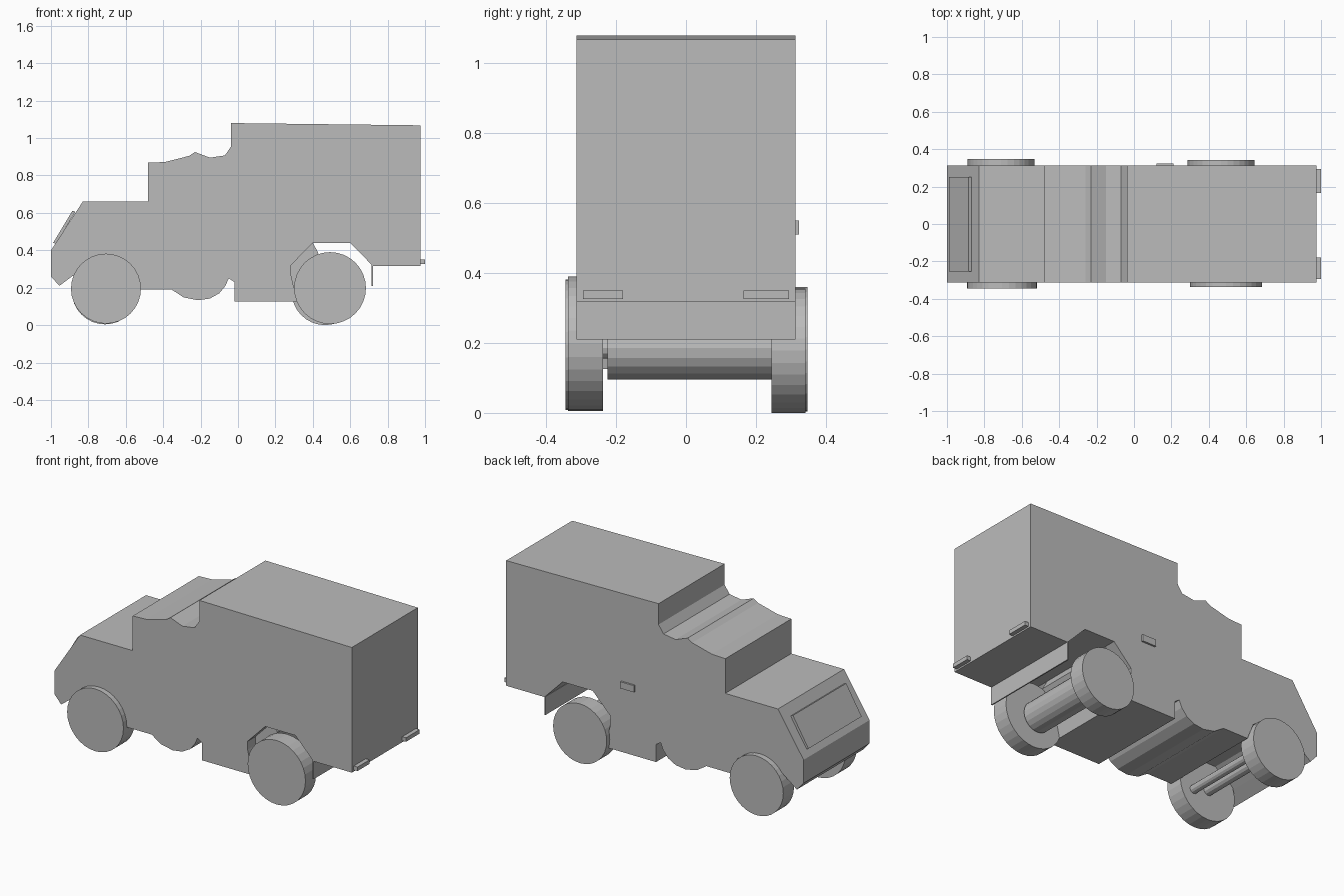
import bpy, bmesh, math

grey = bpy.data.materials.new("plain grey")
grey.diffuse_color = (0.5, 0.5, 0.5, 1)


def extrude_profile(name, pts, y0, y1):
    """Solid from an x-z outline, running from y0 to y1."""
    bm = bmesh.new()
    face = bm.faces.new([bm.verts.new((x, y0, z)) for x, z in pts])
    ext = bmesh.ops.extrude_face_region(bm, geom=[face], use_keep_orig=True)
    moved = [v for v in ext["geom"] if isinstance(v, bmesh.types.BMVert)]
    bmesh.ops.translate(bm, verts=moved, vec=(0, y1 - y0, 0))
    bmesh.ops.recalc_face_normals(bm, faces=bm.faces)
    me = bpy.data.meshes.new(name)
    bm.to_mesh(me)
    bm.free()
    me.materials.append(grey)
    ob = bpy.data.objects.new(name, me)
    bpy.context.collection.objects.link(ob)
    return ob


def box(name, x0, x1, y0, y1, z0, z1):
    return extrude_profile(name, [(x0, z0), (x1, z0), (x1, z1), (x0, z1)], y0, y1)


def disc(name, x, z, r, y0, y1, sides=32):
    pts = [(x + r * math.cos(2 * math.pi * i / sides),
            z + r * math.sin(2 * math.pi * i / sides)) for i in range(sides)]
    return extrude_profile(name, pts, y0, y1)


# Body: nose, bonnet, cab roof, tall box, rear arch, underside with tank, front arch
W = 0.313
body = [(-1, 0.26), (-1, 0.40), (-0.83, 0.66), (-0.48, 0.66), (-0.48, 0.868),
        (-0.39, 0.872), (-0.26, 0.905), (-0.23, 0.925), (-0.15, 0.895),
        (-0.07, 0.907), (-0.037, 0.955), (-0.037, 1.08), (0.975, 1.068),
        (0.975, 0.317), (0.72, 0.317), (0.60, 0.44), (0.40, 0.44),
        (0.283, 0.32), (0.283, 0.27), (0.315, 0.125), (-0.02, 0.125),
        (-0.02, 0.23), (-0.05, 0.25), (-0.067, 0.21), (-0.10, 0.17),
        (-0.15, 0.142), (-0.215, 0.133), (-0.29, 0.148), (-0.355, 0.19),
        (-0.52, 0.19), (-0.56, 0.29), (-0.65, 0.35), (-0.76, 0.35),
        (-0.85, 0.29), (-0.888, 0.26), (-0.955, 0.21)]
extrude_profile("body", body, -W, W)

# Raised wedge panel on the sloping nose
extrude_profile("nose_panel", [(-0.974, 0.435), (-0.988, 0.44), (-0.885, 0.612),
                               (-0.870, 0.605)], -0.255, 0.25)

# Inner rear arch wall and the mud flap behind the wheels
extrude_profile("arch_wall", [(0.283, 0.32), (0.40, 0.44), (0.43, 0.385),
                              (0.35, 0.28), (0.315, 0.125), (0.283, 0.27)], -0.24, 0.24)
box("mud_flap", 0.715, 0.722, -W, W, 0.21, 0.32)

# Wheels, each slightly out of true
for name, x, z, r, y0, y1 in [
        ("front_wheel_near", -0.706, 0.195, 0.187, -0.345, -0.237),
        ("front_wheel_far", -0.711, 0.182, 0.178, 0.245, 0.347),
        ("rear_wheel_near", 0.492, 0.198, 0.192, -0.337, -0.237),
        ("rear_wheel_far", 0.465, 0.178, 0.178, 0.245, 0.342)]:
    disc(name, x, z, r, y0, y1)

# Axles
disc("rear_axle", 0.48, 0.185, 0.09, -0.225, 0.25, 20)
disc("rear_axle_stub", 0.48, 0.185, 0.03, -0.24, -0.22, 12)
disc("front_axle", -0.71, 0.185, 0.03, -0.24, 0.25, 12)
disc("steering_rod", -0.61, 0.155, 0.025, -0.24, 0.25, 12)

# Side handle and tail lights
box("side_handle", 0.12, 0.21, W - 0.01, 0.324, 0.51, 0.55)
box("tail_light_left", 0.97, 1.0, -0.295, -0.18, 0.326, 0.35)
box("tail_light_right", 0.97, 1.0, 0.165, 0.295, 0.326, 0.35)
